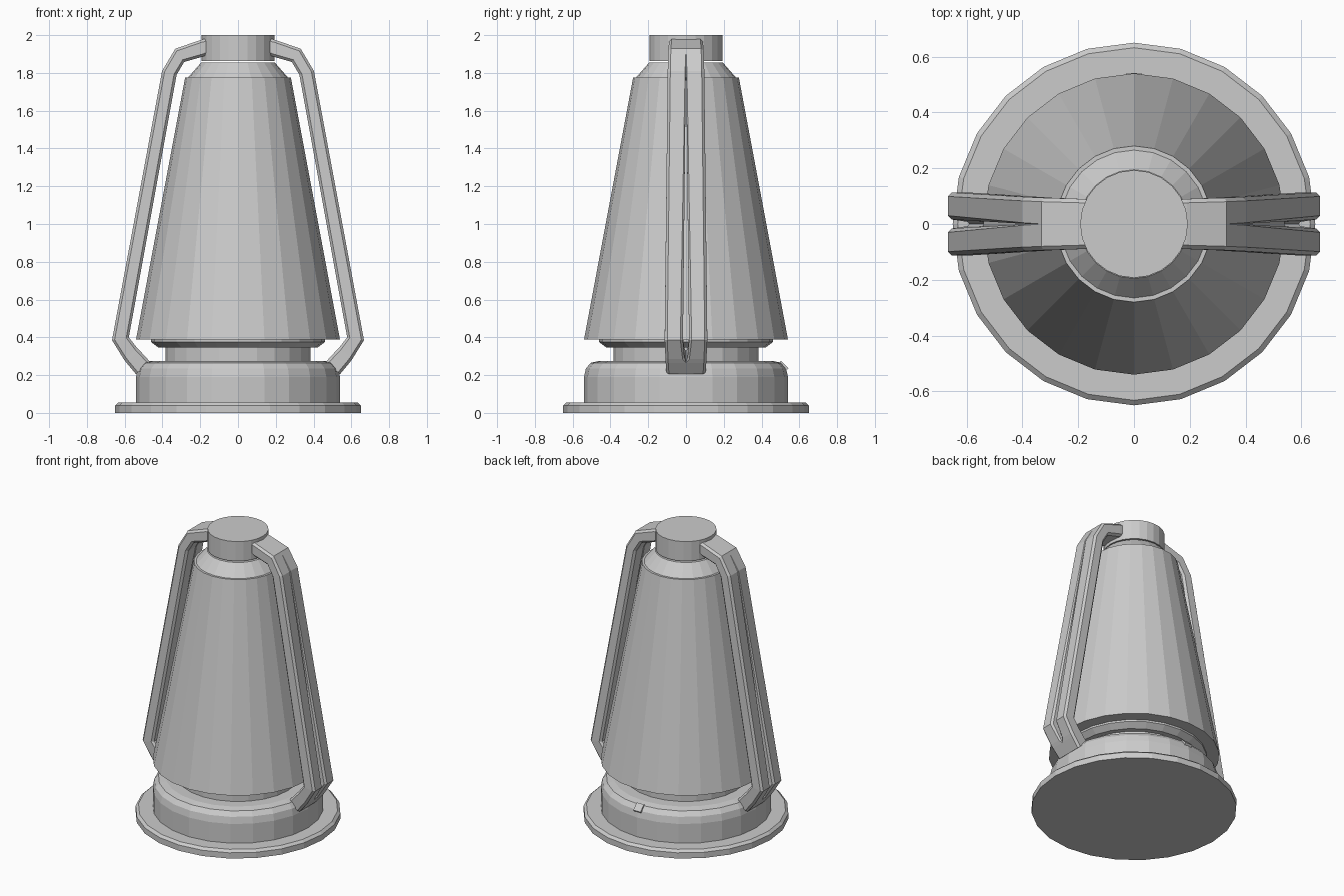
import bpy, bmesh, math
from mathutils import Matrix

if "Cube" in bpy.data.objects:
    bpy.data.objects.remove(bpy.data.objects["Cube"])

SIDES = 24


def finish(name, bm):
    bmesh.ops.recalc_face_normals(bm, faces=bm.faces)
    mesh = bpy.data.meshes.new(name)
    bm.to_mesh(mesh)
    bm.free()
    ob = bpy.data.objects.new(name, mesh)
    bpy.context.collection.objects.link(ob)
    return ob


def lathe(name, profile):
    """Closed turned solid from (radius, height) points, flat capped."""
    bm = bmesh.new()
    rings = []
    for r, z in profile:
        rings.append([bm.verts.new((r * math.cos(2 * math.pi * i / SIDES),
                                    r * math.sin(2 * math.pi * i / SIDES), z))
                      for i in range(SIDES)])
    for a, b in zip(rings, rings[1:]):
        for i in range(SIDES):
            j = (i + 1) % SIDES
            bm.faces.new((a[i], a[j], b[j], b[i]))
    bm.faces.new(rings[0])
    bm.faces.new(rings[-1])
    return finish(name, bm)


# Fuel tank with foot flange and rounded shoulder
lathe("fuel_tank", [(0.65, 0), (0.65, 0.04), (0.632, 0.056), (0.54, 0.056),
                    (0.54, 0.19), (0.53, 0.235), (0.505, 0.265), (0.46, 0.275)])
# Burner collar
lathe("burner_collar", [(0.385, 0.27), (0.385, 0.345), (0.42, 0.345),
                        (0.46, 0.375), (0.46, 0.392)])
# Tapered chimney with sloping hood
lathe("chimney", [(0.54, 0.388), (0.28, 1.775), (0.265, 1.775), (0.195, 1.855)])
# Top cap
lathe("top_cap", [(0.193, 1.864), (0.193, 2.0)])

# Side arm stations: outer x, z, inner x, z, half width, half slot, slot chamfer
STATIONS = [
    (0.15, 1.985, 0.15, 1.90, 0.087, 0.0, 0.0),
    (0.19, 1.977, 0.19, 1.885, 0.09, 0.0, 0.0),
    (0.332, 1.928, 0.285, 1.858, 0.094, 0.0, 0.0),
    (0.402, 1.81, 0.325, 1.79, 0.097, 0.001, 0.004),
    (0.667, 0.385, 0.578, 0.40, 0.113, 0.016, 0.014),
    (0.605, 0.285, 0.535, 0.345, 0.109, 0.008, 0.01),
    (0.59, 0.265, 0.52, 0.33, 0.108, 0.0, 0.0),
    (0.54, 0.205, 0.465, 0.27, 0.104, 0.0, 0.0),
]


def section(st, side):
    """One chamfered tube of the double arm as a ring of points."""
    xo, zo, xi, zi, w, g, c = st
    k = 0.014
    t = math.hypot(xo - xi, zo - zi)
    pts = [(g, c), (g + c, 0), (w - k, 0), (w, k),
           (w, t - k), (w - k, t), (g + c, t), (g, t - c)]
    return [(xo + (xi - xo) * d / t, side * y, zo + (zi - zo) * d / t)
            for y, d in pts]


# Mirrored pair of double-tube arms
for label, sx in (("right", 1), ("left", -1)):
    bm = bmesh.new()
    for sy in (1, -1):
        rings = [[bm.verts.new((sx * x, y, z)) for x, y, z in section(s, sy)]
                 for s in STATIONS]
        for a, b in zip(rings, rings[1:]):
            for i in range(8):
                j = (i + 1) % 8
                bm.faces.new((a[i], a[j], b[j], b[i]))
        bm.faces.new(rings[0])
        bm.faces.new(rings[-1])
    finish(label + "_arm", bm)

# Small filler knob on the back shoulder
bm = bmesh.new()
bmesh.ops.create_cube(bm, size=1.0, matrix=Matrix.Translation((0, 0.503, 0.236))
                      @ Matrix.Rotation(math.radians(45), 4, 'X')
                      @ Matrix.Diagonal((0.055, 0.055, 0.055, 1)))
finish("filler_knob", bm)
